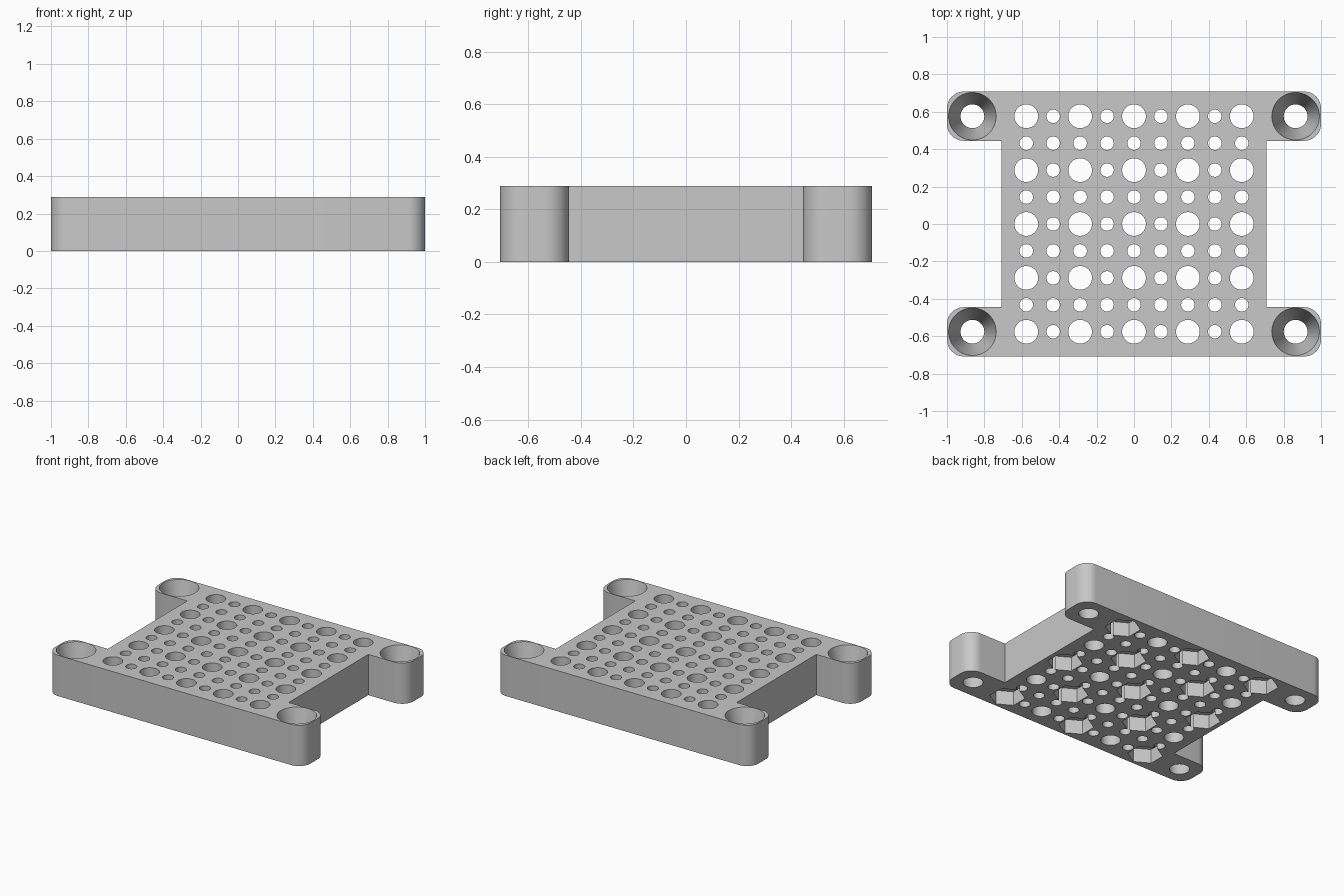
import bpy, bmesh
from math import cos, sin, pi, radians

if "Cube" in bpy.data.objects:
    bpy.data.objects.remove(bpy.data.objects["Cube"], do_unlink=True)

HEIGHT = 0.288      # plate thickness
PITCH = 0.144       # hole grid spacing
BIG, SMALL = 0.0635, 0.036
BODY, TAB_IN, TAB_OUT, CORNER = 0.708, 0.445, 0.708, 0.09

grey = bpy.data.materials.new("plain grey")
grey.use_nodes = True
grey.diffuse_color = (0.58, 0.58, 0.58, 1)
grey.node_tree.nodes["Principled BSDF"].inputs["Base Color"].default_value = (0.58, 0.58, 0.58, 1)


def make_object(name, bm):
    bmesh.ops.recalc_face_normals(bm, faces=bm.faces)
    mesh = bpy.data.meshes.new(name)
    bm.to_mesh(mesh)
    bm.free()
    mesh.materials.append(grey)
    obj = bpy.data.objects.new(name, mesh)
    bpy.context.collection.objects.link(obj)
    return obj


def add_prism(bm, x, y, z0, z1, r0, r1, sides, turn=0.0):
    """Closed prism or cone frustum standing at x, y."""
    rings = []
    for z, r in ((z0, r0), (z1, r1)):
        rings.append([bm.verts.new((x + r * cos(turn + 2 * pi * i / sides),
                                    y + r * sin(turn + 2 * pi * i / sides), z))
                      for i in range(sides)])
    low, high = rings
    bm.faces.new(low[::-1])
    bm.faces.new(high)
    for i in range(sides):
        j = (i + 1) % sides
        bm.faces.new((low[i], low[j], high[j], high[i]))


def arc(cx, cy, start, steps=12):
    return [(cx + CORNER * cos(start + pi / 2 * i / steps),
             cy + CORNER * sin(start + pi / 2 * i / steps)) for i in range(steps + 1)]


# Plate outline: square body with four rounded mounting tabs
quarter = ([(BODY, TAB_IN)]
           + arc(1 - CORNER, TAB_IN + CORNER, -pi / 2)
           + arc(1 - CORNER, TAB_OUT - CORNER, 0))
outline = (quarter + [(-x, y) for x, y in reversed(quarter)]
           + [(-x, -y) for x, y in quarter]
           + [(x, -y) for x, y in reversed(quarter)])
bm = bmesh.new()
base = bm.faces.new([bm.verts.new((x, y, 0)) for x, y in outline])
top = bmesh.ops.extrude_face_region(bm, geom=[base])
bmesh.ops.translate(bm, vec=(0, 0, HEIGHT),
                    verts=[g for g in top["geom"] if isinstance(g, bmesh.types.BMVert)])
plate = make_object("mounting_plate", bm)

# Through holes, and hexagonal nut pockets under every other big hole
holes, pockets = bmesh.new(), bmesh.new()
for i in range(-4, 5):
    for j in range(-4, 5):
        big = i % 2 == 0 and j % 2 == 0
        add_prism(holes, i * PITCH, j * PITCH, -0.1, HEIGHT + 0.1,
                  BIG if big else SMALL, BIG if big else SMALL, 40 if big else 28)
        if big and (i + j) % 4 == 0:
            add_prism(pockets, i * PITCH, j * PITCH, -0.1, 0.1, 0.114, 0.114, 6, radians(30))

# Tapered screw holes in the tabs, overshooting both faces along the same slope
cones = bmesh.new()
slope = (0.127 - BIG) / HEIGHT
for sx in (-1, 1):
    for sy in (-1, 1):
        add_prism(cones, sx * 6 * PITCH, sy * 4 * PITCH, -0.02, HEIGHT + 0.02,
                  BIG - 0.02 * slope, 0.127 + 0.02 * slope, 64)

cutters = [make_object(n, b) for n, b in (("hole_cutter", holes),
                                          ("nut_pocket_cutter", pockets),
                                          ("screw_hole_cutter", cones))]
bpy.ops.object.select_all(action='DESELECT')
plate.select_set(True)
bpy.context.view_layer.objects.active = plate
for cutter in cutters:
    cutter.hide_render = True
    mod = plate.modifiers.new(cutter.name, 'BOOLEAN')
    mod.operation = 'DIFFERENCE'
    mod.solver = 'EXACT'
    mod.object = cutter
    bpy.ops.object.modifier_apply(modifier=mod.name)
    bpy.data.objects.remove(cutter, do_unlink=True)

bpy.ops.object.shade_smooth_by_angle(angle=radians(30))
